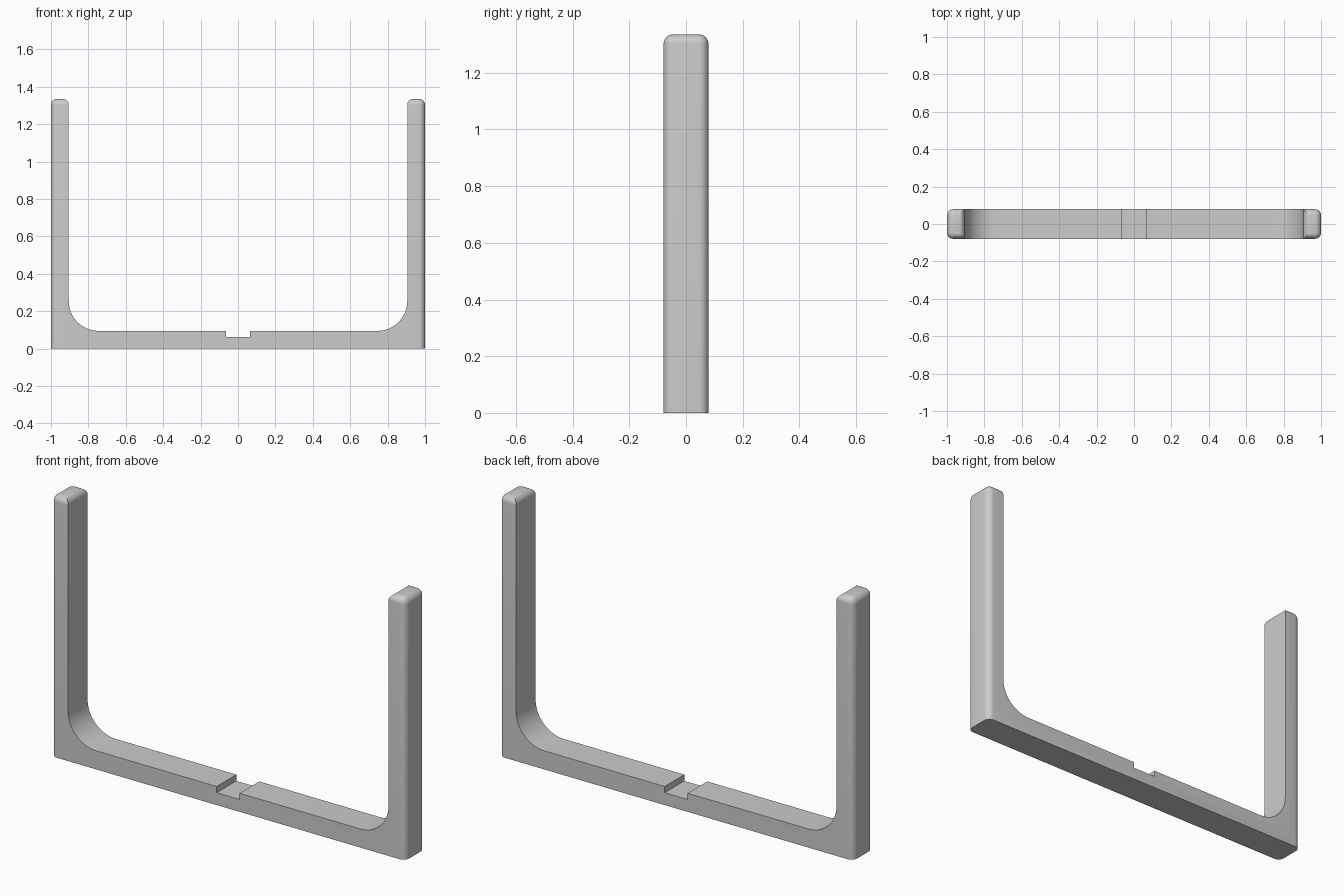
import bpy, bmesh, math

if "Cube" in bpy.data.objects:
    bpy.data.objects.remove(bpy.data.objects["Cube"])

HALF_Y, HEIGHT, INNER, FLOOR = 0.079, 1.335, 0.905, 0.095
FILLET, ROUND = 0.16, 0.032

# Right half of the U profile: notch, floor, inside fillet, upright, outside
half = [(0.065, 0.063), (0.065, FLOOR)]
for i in range(17):
    a = math.radians(-90 + 90 * i / 16)
    half.append((INNER - FILLET + FILLET * math.cos(a),
                 FLOOR + FILLET + FILLET * math.sin(a)))
half += [(INNER, HEIGHT), (1, HEIGHT), (1, 0)]
profile = half + [(-x, z) for x, z in reversed(half)]

# Extrude the profile through its depth
bm = bmesh.new()
face = bm.faces.new([bm.verts.new((x, -HALF_Y, z)) for x, z in profile])
ext = bmesh.ops.extrude_face_region(bm, geom=[face])
for v in ext["geom"]:
    if isinstance(v, bmesh.types.BMVert):
        v.co.y = HALF_Y
bmesh.ops.recalc_face_normals(bm, faces=bm.faces[:])


# Round the outer vertical corners and the upright tops
def rounded(e):
    a, b = (v.co for v in e.verts)
    top = min(a.z, b.z) > HEIGHT - 1e-4
    outer = min(abs(a.x), abs(b.x)) > 1 - 1e-4 and abs(a.z - b.z) > 0.5
    return top or outer


bmesh.ops.bevel(bm, geom=[e for e in bm.edges if rounded(e)], offset=ROUND,
                offset_type='OFFSET', segments=6, profile=0.5,
                affect='EDGES', clamp_overlap=True)
bmesh.ops.recalc_face_normals(bm, faces=bm.faces[:])

mesh = bpy.data.meshes.new("u_bracket")
bm.to_mesh(mesh)
bm.free()
bracket = bpy.data.objects.new("u_bracket", mesh)
bpy.context.collection.objects.link(bracket)

# Plain grey finish
grey = bpy.data.materials.new("grey")
grey.diffuse_color = (0.6, 0.6, 0.6, 1)
grey.use_nodes = True
grey.node_tree.nodes["Principled BSDF"].inputs["Base Color"].default_value = grey.diffuse_color
mesh.materials.append(grey)

bpy.context.view_layer.objects.active = bracket
bracket.select_set(True)
bpy.ops.object.shade_smooth_by_angle(angle=math.radians(30))
